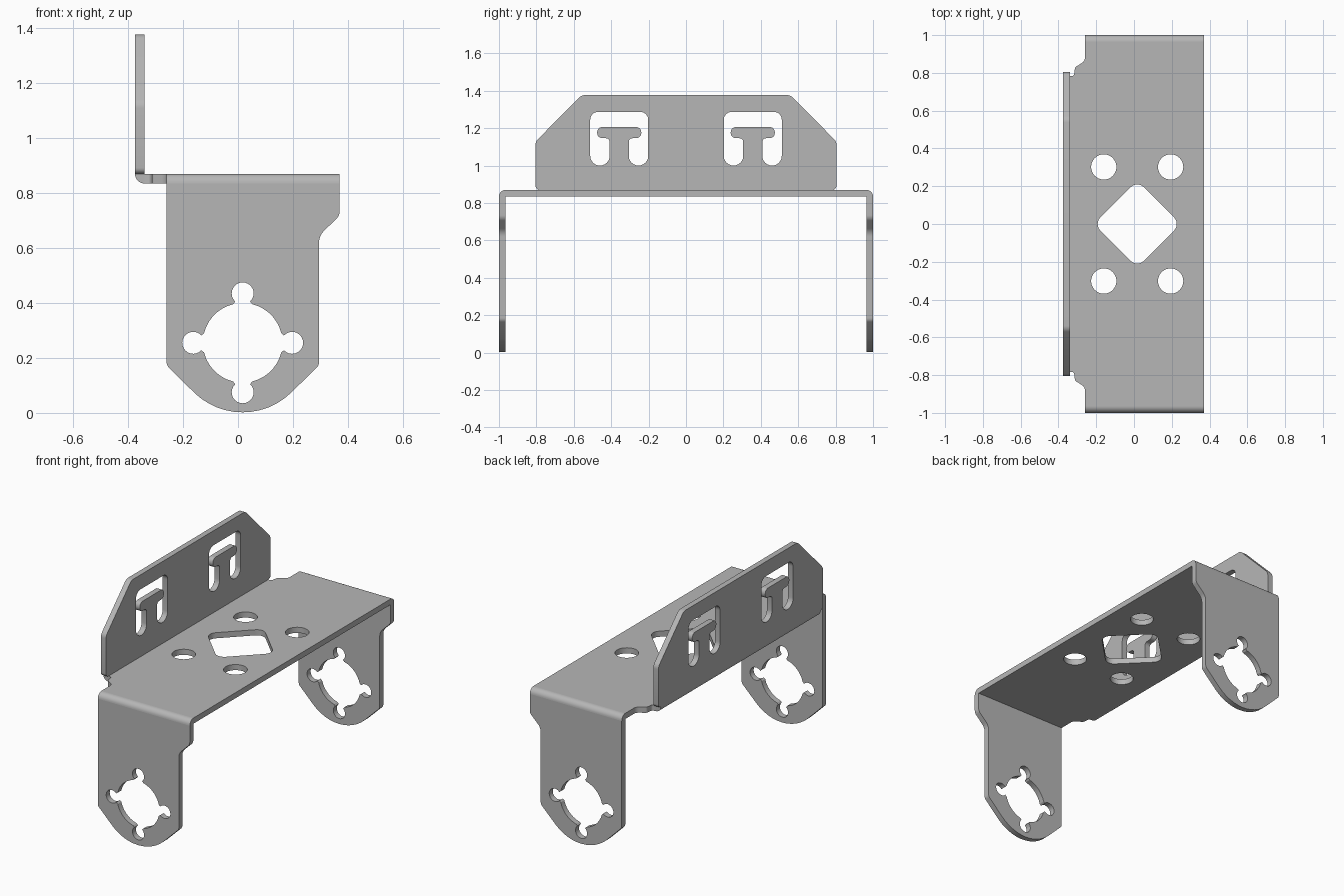
import bpy, bmesh, math
from mathutils import Matrix, Vector

cube = bpy.data.objects.get("Cube")
if cube:
    bpy.data.objects.remove(cube)

T = 0.035            # sheet thickness
TOP = 0.87           # upper face of the base
CX = 0.017           # centre of the hole patterns
X, Y, Z = Vector((1, 0, 0)), Vector((0, 1, 0)), Vector((0, 0, 1))

steel = bpy.data.materials.new("steel_grey")
steel.use_nodes = True
grey = (0.47, 0.47, 0.47, 1)
steel.diffuse_color = grey
steel.node_tree.nodes["Principled BSDF"].inputs["Base Color"].default_value = grey


def rounded(corners, steps=6):
    """Closed outline; each corner is (u, v) or (u, v, fillet radius)."""
    out = []
    for i, c in enumerate(corners):
        p = Vector(c[:2])
        if len(c) == 2:
            out.append(p)
            continue
        a = (Vector(corners[i - 1][:2]) - p).normalized()
        b = (Vector(corners[(i + 1) % len(corners)][:2]) - p).normalized()
        half = a.angle(b) / 2
        start, end = p + a * c[2] / math.tan(half), p + b * c[2] / math.tan(half)
        mid = p + (a + b).normalized() * c[2] / math.sin(half)
        sweep = (start - mid).angle_signed(end - mid)
        for k in range(steps + 1):
            turn = Matrix.Rotation(-sweep * k / steps, 2)
            out.append(mid + turn @ (start - mid))
    return out


def arc(cx, cy, r, a0, a1, n):
    return [Vector((cx + r * math.cos(math.radians(a0 + (a1 - a0) * k / n)),
                    cy + r * math.sin(math.radians(a0 + (a1 - a0) * k / n))))
            for k in range(n + 1)]


def circle(cx, cy, r, n=32):
    return arc(cx, cy, r, 0, 360, n)[:-1]


def plate(name, loops, u, v, middle, depth):
    """Outline plus holes, filled in the u-v plane and given a thickness."""
    curve = bpy.data.curves.new(name, "CURVE")
    curve.dimensions = "2D"
    curve.fill_mode = "BOTH"
    curve.extrude = depth / 2
    for loop in loops:
        s = curve.splines.new("POLY")
        s.points.add(len(loop) - 1)
        for pt, co in zip(s.points, loop):
            pt.co = (co.x, co.y, 0, 1)
        s.use_cyclic_u = True
    helper = bpy.data.objects.new(name + "_outline", curve)
    bpy.context.collection.objects.link(helper)
    bpy.context.view_layer.update()
    mesh = bpy.data.meshes.new_from_object(
        helper.evaluated_get(bpy.context.evaluated_depsgraph_get()))
    bpy.data.objects.remove(helper)
    mesh.name = name
    place = Matrix((u, v, u.cross(v))).transposed().to_4x4()
    place.translation = middle
    mesh.transform(place)
    bm = bmesh.new()
    bm.from_mesh(mesh)
    bmesh.ops.remove_doubles(bm, verts=bm.verts, dist=1e-5)
    bmesh.ops.recalc_face_normals(bm, faces=bm.faces)
    bm.to_mesh(mesh)
    bm.free()
    mesh.materials.clear()
    mesh.materials.append(steel)
    obj = bpy.data.objects.new(name, mesh)
    bpy.context.collection.objects.link(obj)
    bpy.ops.object.select_all(action="DESELECT")
    obj.select_set(True)
    bpy.context.view_layer.objects.active = obj
    bpy.ops.object.shade_smooth_by_angle(angle=math.radians(30))
    return obj


# Base plate with relief notches beside the flange
notch = [(-0.26, 1 - T), (-0.26, 0.862, 0.035), (-0.312, 0.83, 0.015),
         (-0.318, 0.785, 0.012), (-0.34, 0.782)]
lower = [(c[0], -c[1], *c[2:]) for c in reversed(notch)]
base = rounded([(0.37, 1 - T)] + notch + lower + [(0.37, T - 1)])
diamond = rounded([(CX + 0.23, 0, 0.05), (CX, 0.23, 0.05),
                   (CX - 0.23, 0, 0.05), (CX, -0.23, 0.05)])
holes = [circle(CX + sx * 0.177, sy * 0.302, 0.067) for sx in (-1, 1) for sy in (-1, 1)]
plate("base_plate", [base, diamond] + holes, X, Y, Vector((0, 0, TOP - T / 2)), T)

# Legs: rounded foot, stepped side, round opening with four keyhole lobes
HZ = 0.255
foot = arc(CX, HZ, 0.253, 226, 314, 12)
leg = rounded([(0.37, TOP - T), (-0.26, TOP - T), (-0.26, 0.173, 0.03)]
              + [tuple(p) for p in foot]
              + [(0.295, 0.173, 0.03), (0.295, 0.645, 0.06), (0.37, 0.718, 0.04)])
opening = []
for q in range(4):
    spin = Matrix.Rotation(math.radians(90 * q), 2)
    lobe = arc(0.18, 0, 0.04, -138, 138, 18) + arc(0, 0, 0.145, 14, 76, 7)
    opening += [spin @ p + Vector((CX, HZ)) for p in lobe]
for name, side in (("front", -1), ("rear", 1)):
    plate(name + "_leg", [leg, opening], X, Z, Vector((0, side * (1 - T / 2), 0)), T)
    bend = rounded([(0, 0), (T, 0), (T, T, T), (0, T)], 8)
    plate(name + "_bend", [bend], Y * side, Z,
          Vector((0.055, side * (1 - T), TOP - T)), 0.63)

# Upright flange on the right edge, with two T-shaped cutouts
half = [(0.805, TOP, 0.022), (0.805, 1.128, 0.045), (0.557, 1.377, 0.045)]
flange = rounded(half + [(-c[0], *c[1:]) for c in reversed(half)])
slot = [(0.118, 1.206, 0.028), (0.118, 1.146, 0.028), (0.051, 1.146, 0.02),
        (0.051, 1.0, 0.0515), (0.155, 1.0, 0.0515), (0.155, 1.287, 0.042)]
slot += [(-c[0], *c[1:]) for c in reversed(slot)]
cutouts = [[p + Vector((s * 0.357, 0)) for p in rounded(slot)] for s in (-1, 1)]
plate("side_flange", [flange] + cutouts, Y, Z, Vector((-0.375 + T / 2, 0, 0)), T)
bend = rounded([(0, 0), (T, 0), (T, T, T), (0, T)], 8)
plate("flange_bend", [bend], -X, -Z, Vector((-0.34, 0, TOP)), 1.564)
